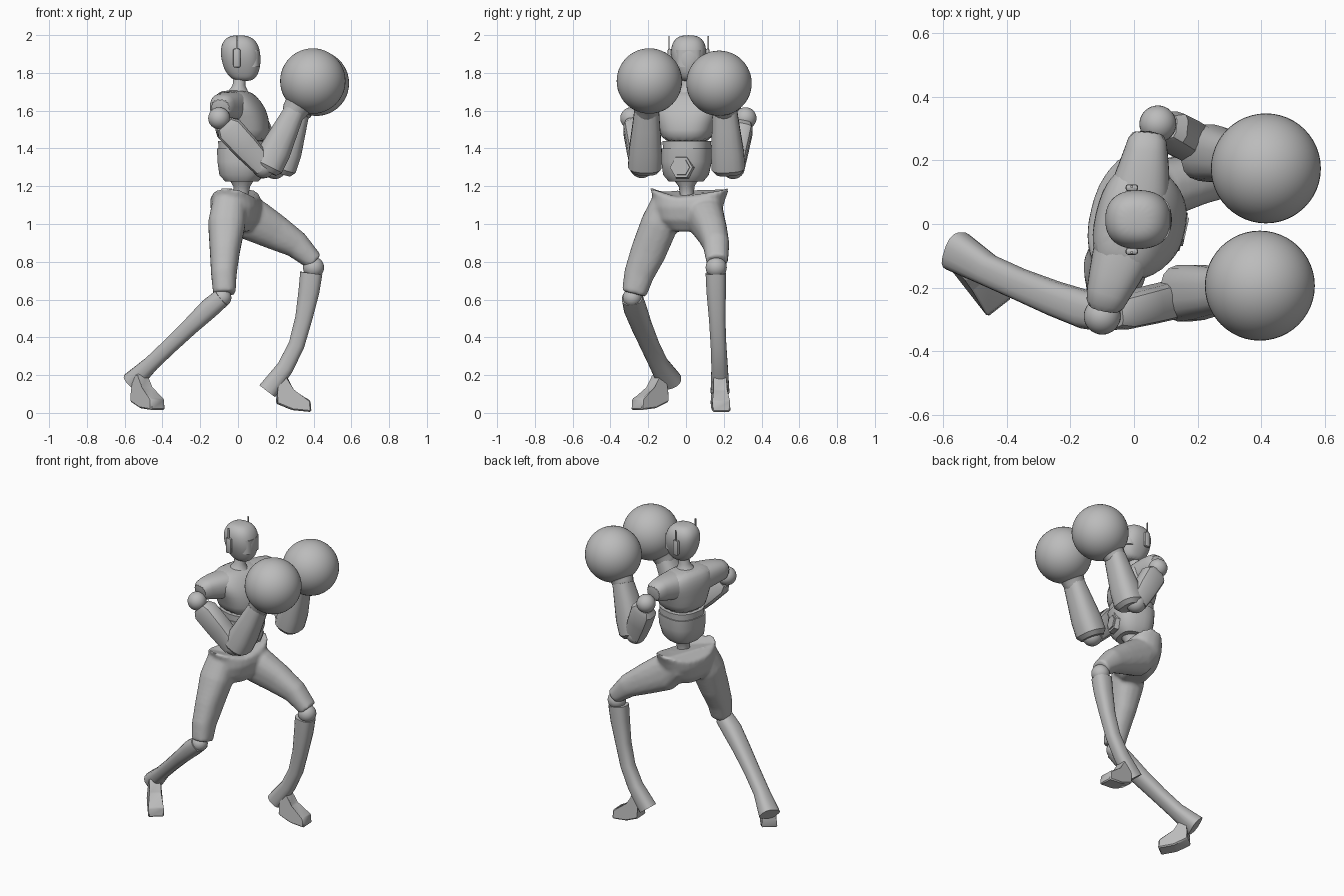
import bpy, bmesh
from math import sin, cos, pi, radians
from mathutils import Vector, Matrix

if "Cube" in bpy.data.objects:
    bpy.data.objects.remove(bpy.data.objects["Cube"])

grey = bpy.data.materials.new("plain_grey")
grey.use_nodes = True
grey.diffuse_color = (0.5, 0.5, 0.5, 1)
grey.node_tree.nodes["Principled BSDF"].inputs["Base Color"].default_value = (0.5, 0.5, 0.5, 1)

YAW = radians(-13)  # twist of the upper body


def select(ob):
    bpy.ops.object.select_all(action="DESELECT")
    ob.select_set(True)
    bpy.context.view_layer.objects.active = ob


def finish(name, bm, subsurf=0, angle=35):
    """Turn a bmesh into a shaded object."""
    bmesh.ops.recalc_face_normals(bm, faces=bm.faces)
    mesh = bpy.data.meshes.new(name)
    bm.to_mesh(mesh)
    bm.free()
    mesh.materials.append(grey)
    ob = bpy.data.objects.new(name, mesh)
    bpy.context.collection.objects.link(ob)
    if subsurf:
        mod = ob.modifiers.new("smooth", "SUBSURF")
        mod.levels = mod.render_levels = subsurf
    select(ob)
    bpy.ops.object.shade_smooth_by_angle(angle=radians(angle))
    return ob


def loft(name, rings, n=16, power=1.0, flat=None, subsurf=0, sag=0.0, angle=35):
    """Skin rings (x, y, z, depth, width); level rings if flat is a yaw, else square to the path."""
    bm = bmesh.new()
    pts = [Vector(r[:3]) for r in rings]
    loops = []
    for i, (p, r) in enumerate(zip(pts, rings)):
        if flat is not None:
            a = Vector((cos(flat), sin(flat), 0))
            b = Vector((-sin(flat), cos(flat), 0))
        else:
            t = (pts[min(i + 1, len(pts) - 1)] - pts[max(i - 1, 0)]).normalized()
            ref = Vector((0, 0, 1)) if abs(t.y) > 0.85 else Vector((0, 1, 0))
            b = (ref - t * ref.dot(t)).normalized()
            a = b.cross(t)
        loop = []
        for k in range(n):
            c, s = cos(2 * pi * (k + .5) / n), sin(2 * pi * (k + .5) / n)
            u = abs(c) ** power * (1 if c > 0 else -1)
            v = abs(s) ** power * (1 if s > 0 else -1)
            drop = Vector((0, 0, sag * (s * s - 1))) if i == len(rings) - 1 else Vector()
            loop.append(bm.verts.new(p + a * u * r[3] + b * v * r[4] + drop))
        loops.append(loop)
    for lo, hi in zip(loops, loops[1:]):
        for k in range(n):
            bm.faces.new((lo[k], lo[(k + 1) % n], hi[(k + 1) % n], hi[k]))
    bm.faces.new(loops[0])
    bm.faces.new(loops[-1])
    return finish(name, bm, subsurf, angle)


def ball(name, centre, radius, segments=32):
    bm = bmesh.new()
    bmesh.ops.create_uvsphere(bm, u_segments=segments, v_segments=segments // 2, radius=radius,
                              matrix=Matrix.Translation(centre))
    return finish(name, bm)


def box(name, centre, size, bevel=0.0):
    bm = bmesh.new()
    bmesh.ops.create_cube(bm, size=1, matrix=Matrix.Translation(centre) @ Matrix.Diagonal((*size, 1)))
    if bevel:
        bmesh.ops.bevel(bm, geom=bm.edges[:], offset=bevel, segments=2, affect="EDGES", profile=.5)
    return finish(name, bm)


# Head, visor, ear pieces with aerials
loft("head", [(.03, .012, 1.755, .045, .04), (.025, .012, 1.785, .08, .06), (.02, .013, 1.83, .1, .08),
              (.015, .014, 1.885, .108, .096), (.01, .014, 1.94, .104, .095), (.008, .014, 1.98, .08, .075),
              (.005, .014, 2.0, .04, .04)], power=.85, flat=0, subsurf=2)
loft("visor", [(.055, .014, 1.83, .06, .07), (.055, .014, 1.92, .06, .07)], n=24, power=.6, flat=0)
for side, tag in ((1, "left"), (-1, "right")):
    y = .014 + side * .1
    box(tag + "_ear_piece", (-.007, y, 1.878), (.04, .022, .1), .009)
    box(tag + "_aerial", (-.007, y + side * .004, 1.955), (.008, .006, .08))

# Neck, chest, shoulder yoke and abdomen
loft("neck", [(-.01, 0, 1.66, .1, .09), (0, .005, 1.7, .055, .055), (.005, .01, 1.735, .034, .036),
              (.01, .012, 1.79, .033, .036)], flat=0)
loft("chest", [(.028, .005, 1.425, .136, .13), (.024, .005, 1.5, .143, .145), (.017, .005, 1.57, .142, .17),
               (.002, .005, 1.63, .128, .19), (-.012, .005, 1.68, .1, .17), (-.02, .005, 1.71, .065, .1)],
     n=20, power=.8, flat=YAW, subsurf=1)
loft("shoulder_yoke", [(-.095, -.275, 1.61, .06, .055), (-.088, -.23, 1.625, .066, .068),
                       (-.045, -.12, 1.62, .095, .085), (.0, .005, 1.61, .11, .09),
                       (.025, .13, 1.62, .095, .085), (.04, .24, 1.63, .066, .068),
                       (.045, .295, 1.62, .06, .055)], power=.8, subsurf=1)
loft("waist_band", [(.027, .005, 1.38, .128, .124), (.027, .005, 1.44, .13, .126)], n=24, power=.8, flat=YAW)
loft("abdomen", [(.02, 0, 1.225, .085, .09), (.02, 0, 1.26, .115, .118), (.025, .003, 1.33, .13, .13),
                 (.027, .005, 1.4, .135, .13)], n=24, power=.75, flat=YAW)
buckle_turn = Matrix.Rotation(YAW, 4, "Z") @ Matrix.Rotation(pi / 2, 4, "Y")
for name, r, out in (("buckle_rim", .068, .142), ("buckle", .05, .149)):
    bm = bmesh.new()
    bmesh.ops.create_cone(bm, cap_ends=True, segments=6, radius1=r, radius2=r * .9, depth=.03,
                          matrix=Matrix.Translation((out, -.022, 1.3)) @ buckle_turn)
    finish(name, bm)
loft("spine", [(.02, .005, 1.08, .05, .05), (.015, .005, 1.15, .04, .036), (.02, .003, 1.2, .045, .042),
               (.02, 0, 1.24, .07, .07)], flat=YAW)

# Pelvis and thighs fused into one smooth skin
pelvis = loft("pelvis_and_thighs", [(-.01, .0, .96, .07, .08), (-.01, .005, 1.02, .115, .16),
                                    (-.01, .012, 1.09, .13, .185), (-.013, .018, 1.14, .125, .195),
                                    (-.013, .02, 1.195, .115, .215)], n=24, power=.85, flat=YAW, sag=.055)
thighs = [
    loft("right_thigh", [(-.045, -.09, 1.12, .09, .09), (-.06, -.14, 1.0, .1, .1), (-.07, -.2, .85, .08, .095),
                         (-.075, -.25, .73, .068, .08), (-.072, -.275, .63, .06, .066)], power=.85),
    loft("left_thigh", [(-.02, .09, 1.1, .09, .1), (.08, .11, 1.02, .115, .095), (.2, .14, .955, .095, .08),
                        (.31, .16, .89, .073, .07), (.405, .165, .80, .05, .058)], power=.85)]
select(pelvis)
for t in thighs:
    t.select_set(True)
bpy.ops.object.join()
remesh = pelvis.modifiers.new("fuse", "REMESH")
remesh.mode, remesh.voxel_size, remesh.use_smooth_shade = "VOXEL", .011, True
soften = pelvis.modifiers.new("soften", "SMOOTH")
soften.factor, soften.iterations = .5, 6

# Knees and shins
ball("right_knee", (-.085, -.285, .61), .05)
ball("left_knee", (.4, .16, .77), .056)
loft("right_shin", [(-.085, -.285, .61, .05, .055), (-.15, -.27, .555, .054, .06), (-.25, -.235, .46, .046, .055),
                    (-.36, -.19, .355, .042, .05), (-.46, -.145, .26, .042, .05), (-.56, -.085, .165, .055, .065)],
     power=.75)
loft("left_shin", [(.388, .158, .74, .06, .055), (.375, .16, .64, .056, .052), (.348, .165, .5, .046, .044),
                   (.31, .172, .36, .043, .042), (.25, .178, .24, .045, .044), (.155, .18, .115, .053, .05)],
     power=.75)

# Feet: side profile extruded across the width
SOLE = [(-.01, .045), (.0, .1), (.0, .19), (.045, .19), (.075, .115), (.17, .06), (.175, .0), (.075, .01)]


def foot(name, place, yaw):
    bm = bmesh.new()
    prof = [bm.verts.new((x, -.034 if z > .1 else -.048, z)) for x, z in SOLE]
    far = [bm.verts.new((v.co.x, -v.co.y, v.co.z)) for v in prof]
    bm.faces.new(prof)
    bm.faces.new(far[::-1])
    for k in range(len(prof)):
        j = (k + 1) % len(prof)
        bm.faces.new((prof[j], prof[k], far[k], far[j]))
    bmesh.ops.bevel(bm, geom=bm.edges[:], offset=.007, segments=1, affect="EDGES")
    bm.transform(Matrix.Translation(place) @ Matrix.Rotation(radians(yaw), 4, "Z"))
    finish(name, bm, angle=40)


foot("left_foot", (.212, .178, .005), 3)
foot("right_foot", (-.53, -.125, .015), -52)

# Arms: shoulder ball, upper arm, elbow, forearm, flared cuff and round glove
ARMS = {
    "right": ((-.1, -.29, 1.56), (.135, -.235, 1.305), (.155, -.218, 1.3), (.3, -.208, 1.6), (.396, -.194, 1.757)),
    "left": ((.075, .315, 1.56), (.195, .25, 1.30), (.225, .225, 1.29), (.325, .205, 1.6), (.415, .175, 1.745)),
}
for tag, points in ARMS.items():
    shoulder, elbow, low, wrist, glove = map(Vector, points)
    ball(tag + "_shoulder", shoulder, .058)

    def along(a, b, f, depth, width):
        return (*a.lerp(b, f), depth, width)
    loft(tag + "_upper_arm", [along(shoulder, elbow, f, d, w) for f, d, w in
                              ((.12, .05, .042), (.22, .075, .055), (.6, .072, .058), (1, .06, .06))],
         n=12, power=.55)
    ball(tag + "_elbow", elbow, .062)
    loft(tag + "_forearm", [along(low, wrist, f, d, w) for f, d, w in
                            ((-.06, .062, .07), (.02, .083, .09), (.3, .084, .088), (.7, .068, .075),
                             (1, .056, .066))], power=.75)
    loft(tag + "_cuff", [along(wrist, glove, f, r, r) for f, r in
                         ((-.12, .06), (0, .068), (.2, .074), (.5, .11))], n=20)
    ball(tag + "_glove", glove, .173, 48)
